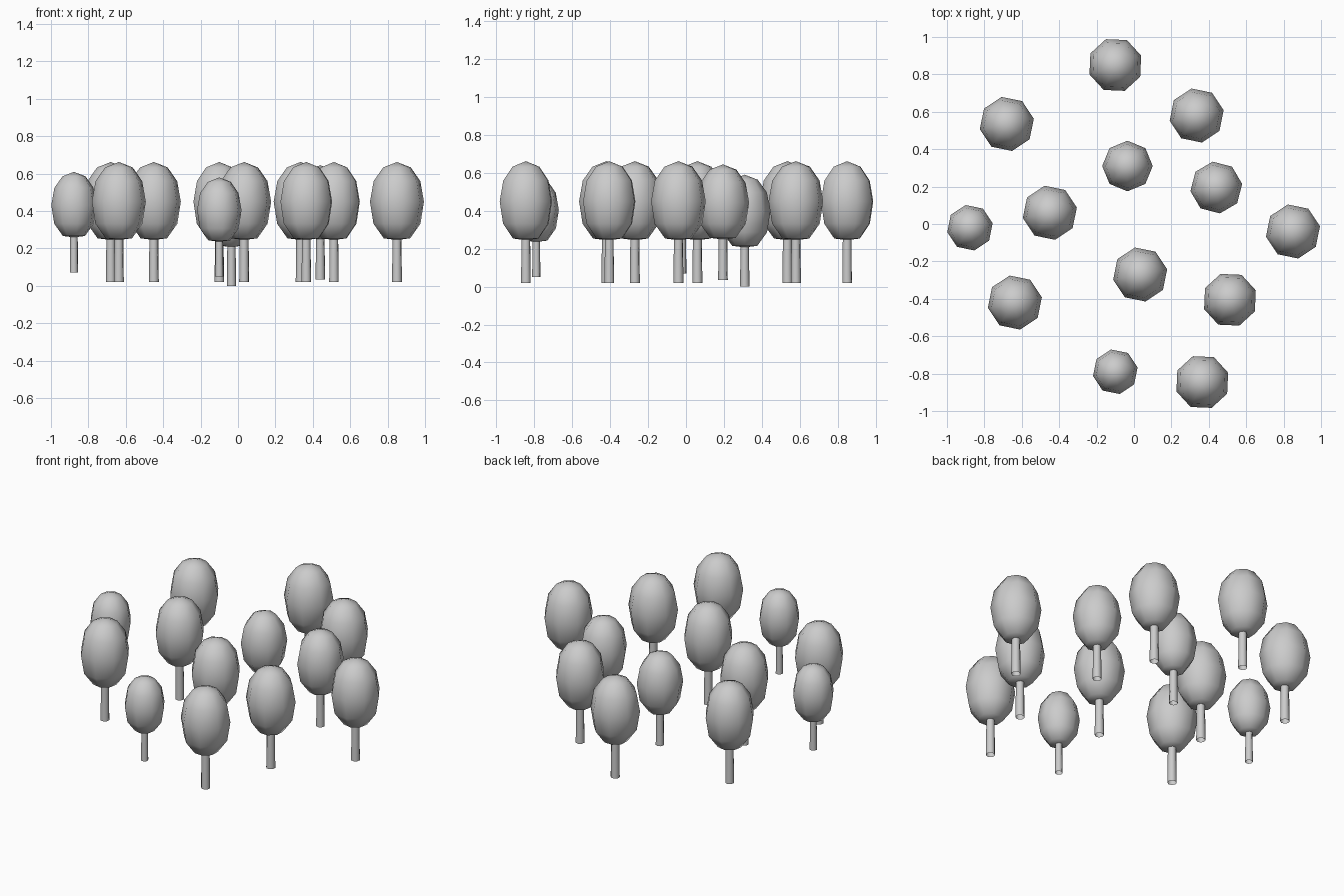
import bpy, bmesh, math

if "Cube" in bpy.data.objects:
    bpy.data.objects.remove(bpy.data.objects["Cube"])

SIDES = 8
# (radius, height) outlines measured from the trunk base
CROWN = [(0, 0.225), (0.072, 0.234), (0.128, 0.312), (0.147, 0.43),
         (0.127, 0.54), (0.075, 0.613), (0, 0.642)]
TRUNK = [(0.027, 0.0), (0.024, 0.24)]

# x, y, base height, scale, rotation in degrees
TREES = [
    (-0.10, 0.85, 0.02, 1.00, 20), (-0.68, 0.535, 0.02, 1.00, 11),
    (0.335, 0.58, 0.02, 1.00, 11), (-0.035, 0.31, 0.00, 0.92, 0),
    (0.44, 0.195, 0.035, 0.95, 8), (-0.45, 0.06, 0.02, 1.00, 11),
    (-0.877, -0.02, 0.07, 0.84, 11), (0.85, -0.04, 0.02, 1.00, 11),
    (0.033, -0.27, 0.02, 1.00, 11), (-0.637, -0.42, 0.02, 1.00, 11),
    (0.513, -0.405, 0.02, 1.00, 20), (-0.10, -0.79, 0.05, 0.825, 11),
    (0.365, -0.845, 0.02, 1.00, 20),
]


def lathe(name, profile):
    """Turn an outline around z into a mesh."""
    bm = bmesh.new()
    verts = [bm.verts.new((r, 0, z)) for r, z in profile]
    edges = [bm.edges.new(pair) for pair in zip(verts, verts[1:])]
    bmesh.ops.spin(bm, geom=verts + edges, cent=(0, 0, 0), axis=(0, 0, 1),
                   angle=math.tau, steps=SIDES)
    bmesh.ops.remove_doubles(bm, verts=bm.verts[:], dist=0.0005)
    bmesh.ops.recalc_face_normals(bm, faces=bm.faces[:])
    for f in bm.faces:
        f.smooth = True
    mesh = bpy.data.meshes.new(name)
    bm.to_mesh(mesh)
    bm.free()
    return mesh


# Shared meshes for leafy crown and open-ended trunk
parts = {"tree_crown": lathe("tree_crown", CROWN),
         "tree_trunk": lathe("tree_trunk", TRUNK)}

# Plant the grove
for x, y, z, s, rot in TREES:
    for name, mesh in parts.items():
        ob = bpy.data.objects.new(name, mesh)
        ob.location = (x, y, z)
        ob.scale = (s, s, s)
        ob.rotation_euler.z = math.radians(rot)
        bpy.context.collection.objects.link(ob)
